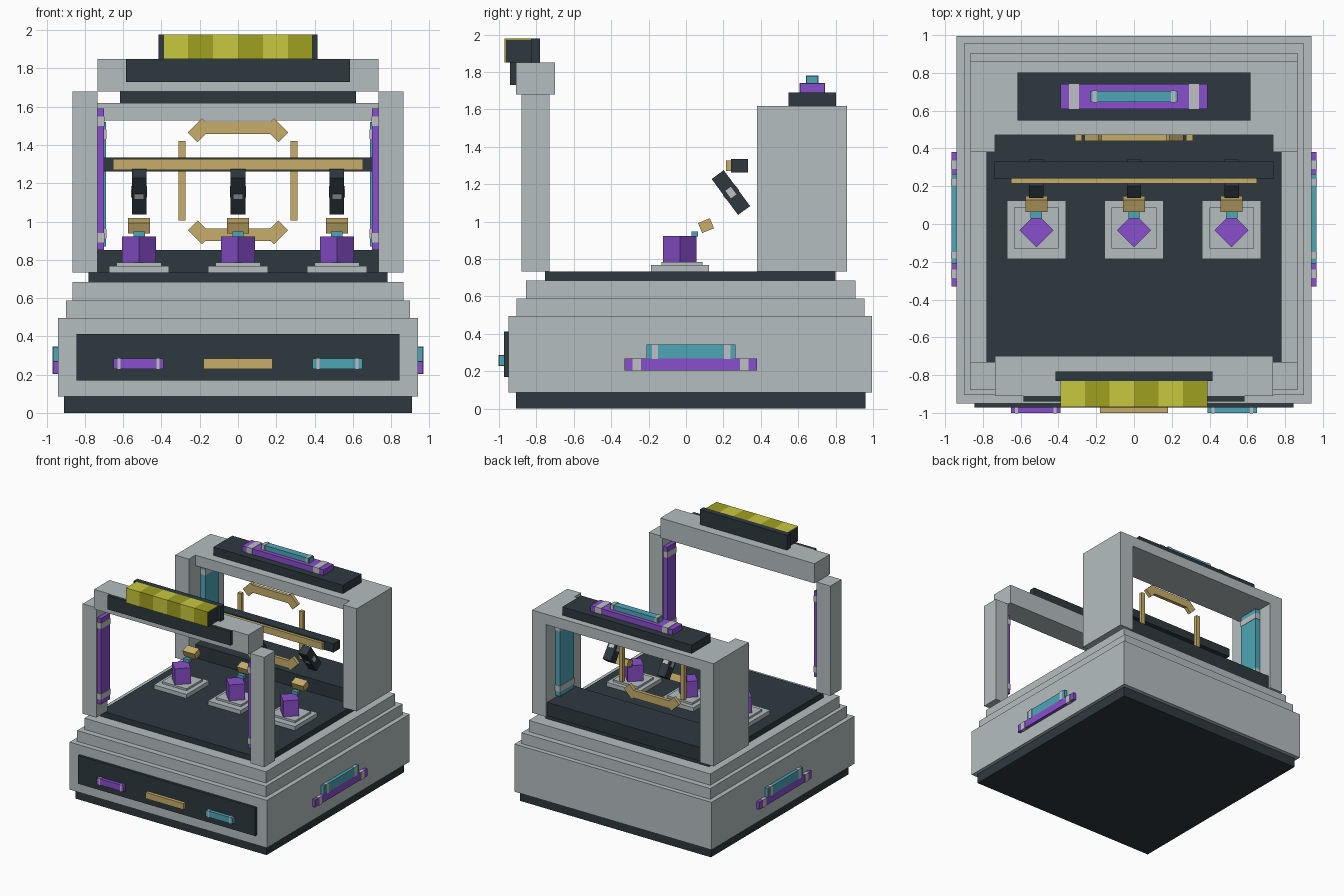
import bpy, bmesh
from math import radians, atan2
from mathutils import Matrix, Vector

if "Cube" in bpy.data.objects:
    bpy.data.objects.remove(bpy.data.objects["Cube"])


def mat(name, r, g, b):
    m = bpy.data.materials.new(name)
    m.diffuse_color = (r, g, b, 1)
    m.use_nodes = True
    m.node_tree.nodes["Principled BSDF"].inputs["Base Color"].default_value = m.diffuse_color
    return m


GREY = mat("light_grey", 0.46, 0.515, 0.53)
DARK = mat("dark_slate", 0.027, 0.041, 0.049)
TAN = mat("tan", 0.57, 0.42, 0.145)
PURPLE = mat("purple", 0.25, 0.077, 0.6)
CYAN = mat("cyan", 0.077, 0.38, 0.48)
YELLOW = mat("yellow", 0.58, 0.58, 0.05)
OLIVE = mat("dark_yellow", 0.35, 0.35, 0.015)
TRIM = mat("pale_trim", 0.52, 0.53, 0.56)


def box(name, x, y, z, m, rot=None):
    """Box from (min, max) ranges; rot = (axis, degrees) about its centre."""
    lo, hi = Vector((x[0], y[0], z[0])), Vector((x[1], y[1], z[1]))
    bm = bmesh.new()
    bmesh.ops.create_cube(bm, size=1, matrix=Matrix.Diagonal((*(hi - lo), 1)))
    me = bpy.data.meshes.new(name)
    bm.to_mesh(me)
    bm.free()
    me.materials.append(m)
    ob = bpy.data.objects.new(name, me)
    ob.location = (lo + hi) / 2
    if rot:
        ob.rotation_euler["XYZ".index(rot[0])] = radians(rot[1])
    bpy.context.collection.objects.link(ob)
    return ob


def banded(name, x, y, z, m, axis, inset, width):
    """Coloured bar with a thin pale band wrapped near each end."""
    box(name, x, y, z, m)
    r = [x, y, z]
    a, b = r[axis]
    for s in ((a + inset, a + inset + width), (b - inset - width, b - inset)):
        q = [(u - 0.003, v + 0.003) for u, v in r]
        q[axis] = s
        box(name + "_band", *q, TRIM)


def sym(a):
    return (-a, a)


def side(s, a, b):
    return (a, b) if s > 0 else (-b, -a)


# Stepped base
box("plinth", sym(0.91), (-0.91, 0.96), (0, 0.085), DARK)
box("base_body", sym(0.94), (-0.95, 0.995), (0.085, 0.495), GREY)
box("base_step_lower", sym(0.90), (-0.905, 0.955), (0.495, 0.588), GREY)
box("base_step_upper", sym(0.865), (-0.855, 0.905), (0.588, 0.685), GREY)
box("deck", sym(0.78), (-0.755, 0.80), (0.685, 0.733), DARK)

# Front panel with three buttons
box("front_panel", sym(0.845), (-0.972, -0.95), (0.17, 0.413), DARK)
banded("button_left", (-0.65, -0.39), (-1.0, -0.972), (0.23, 0.283), PURPLE, 0, 0.02, 0.015)
box("button_middle", sym(0.18), (-1.0, -0.972), (0.23, 0.283), TAN)
banded("button_right", (0.39, 0.65), (-1.0, -0.972), (0.23, 0.283), CYAN, 0, 0.02, 0.015)

# Posts, inner light strips and side bars, mirrored
for s in (-1, 1):
    box("front_post", side(s, 0.735, 0.865), (-0.88, -0.73), (0.733, 1.68), GREY)
    box("rear_post", side(s, 0.735, 0.865), (0.38, 0.86), (0.733, 1.618), GREY)
    banded("front_strip", side(s, 0.70, 0.735), (-0.865, -0.745), (0.85, 1.59), PURPLE, 2, 0.04, 0.05)
    banded("rear_strip", side(s, 0.69, 0.735), (0.54, 0.73), (0.87, 1.52), CYAN, 2, 0.04, 0.05)
    banded("side_bar_lower", side(s, 0.94, 0.967), (-0.33, 0.38), (0.205, 0.268), PURPLE, 1, 0.045, 0.045)
    banded("side_bar_upper", side(s, 0.94, 0.967), (-0.21, 0.265), (0.268, 0.343), CYAN, 1, 0.028, 0.033)

# Front beam with striped hazard block
box("front_beam", sym(0.735), (-0.91, -0.70), (1.68, 1.85), GREY)
box("front_beam_panel", sym(0.585), (-0.94, -0.91), (1.73, 1.85), DARK)
box("sign_back", sym(0.415), (-0.83, -0.78), (1.85, 1.978), DARK)
box("sign_core", sym(0.39), (-0.963, -0.83), (1.85, 1.972), DARK)
for i in range(6):
    x = (-0.39 + i * 0.13, -0.26 + i * 0.13)
    m = OLIVE if i % 2 else YELLOW
    box("sign_stripe_front", x, (-0.97, -0.963), (1.85, 1.978), m)
    box("sign_stripe_top", x, (-0.963, -0.83), (1.972, 1.978), m)

# Rear beam, sill and roof lamp
box("rear_beam", sym(0.735), (0.47, 0.86), (1.528, 1.618), GREY)
box("rear_sill", sym(0.735), (0.47, 0.84), (0.733, 0.85), DARK)
box("roof_bar", sym(0.617), (0.547, 0.803), (1.618, 1.69), DARK)
banded("roof_lamp_lower", sym(0.39), (0.61, 0.74), (1.69, 1.738), PURPLE, 0, 0.045, 0.055)
banded("roof_lamp_upper", sym(0.23), (0.645, 0.705), (1.738, 1.778), CYAN, 0, 0.01, 0.025)

# Cross rail
box("cross_rail", sym(0.742), (0.24, 0.332), (1.262, 1.335), DARK)
box("cross_rail_face", sym(0.652), (0.215, 0.24), (1.27, 1.327), TAN)

# Tan bracket frame at the rear opening
for s in (-1, 1):
    box("frame_upright", side(s, 0.275, 0.312), (0.44, 0.47), (1.005, 1.42), TAN)
    mid = 1.21 + s * 0.28
    box("frame_bar", sym(0.185), (0.44, 0.47), (mid - 0.033, mid + 0.033), TAN)
    for t in (-1, 1):
        cx, cz = t * 0.2, 1.21 + s * 0.267
        box("frame_corner", (cx - 0.052, cx + 0.052), (0.44, 0.47),
            (cz - 0.036, cz + 0.036), TAN, ("Y", 45 * s * t))

# Three work stations: pad, workpiece and arm
arm_tilt = atan2(0.141, 0.192) * 57.2958
for cx in (-0.517, 0, 0.517):
    def cen(h):
        return (cx - h, cx + h)
    box("pad_lower", cen(0.156), (-0.186, 0.124), (0.733, 0.768), GREY)
    box("pad_upper", cen(0.118), (-0.13, 0.087), (0.768, 0.785), GREY)
    e = 0.0635
    box("workpiece", cen(e), (-0.033 - e, -0.033 + e), (0.785, 0.922), PURPLE, ("Z", 45))
    box("tool_tip", cen(0.03), (0.03, 0.065), (0.92, 0.948), CYAN)
    box("wrist", cen(0.058), (0.073, 0.141), (0.949, 1.007), TAN, ("X", 22))
    box("arm", cen(0.038), (0.2, 0.28), (1.036, 1.274), DARK, ("X", arm_tilt))
    box("arm_pin", cen(0.041), (0.222, 0.258), (1.13, 1.18), TRIM, ("X", arm_tilt))
    box("arm_plate", cen(0.024), (0.197, 0.283), (1.14, 1.17), TRIM, ("X", arm_tilt))
